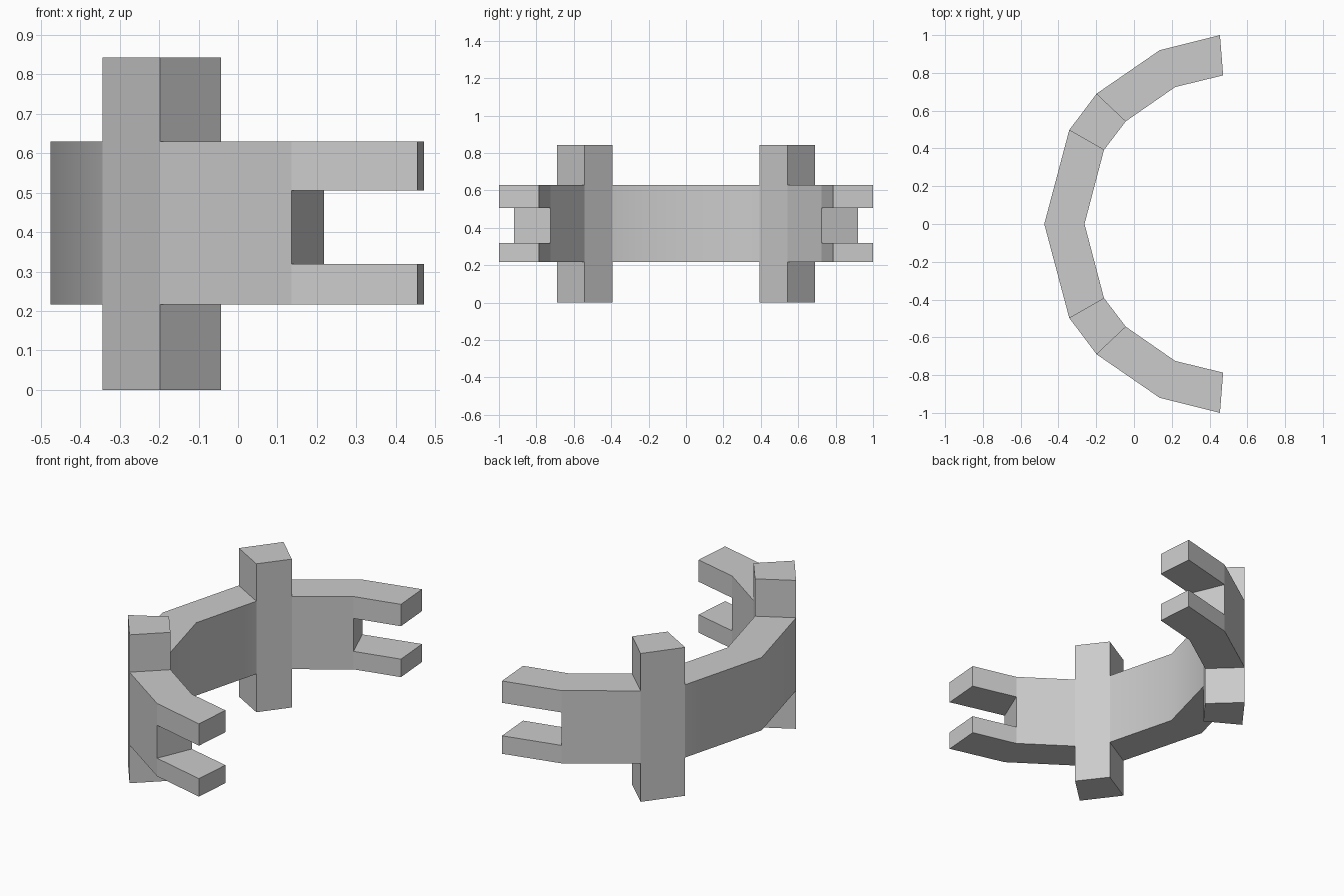
import bpy, bmesh, math

if "Cube" in bpy.data.objects:
    bpy.data.objects.remove(bpy.data.objects["Cube"])

# Plan of the curved band: (outer xy, inner xy) from one prong tip to the middle
half = [((0.455, 1.0), (0.472, 0.787)),
        ((0.136, 0.92), (0.218, 0.725)),
        ((-0.198, 0.69), (-0.043, 0.544)),
        ((-0.343, 0.497), (-0.159, 0.392)),
        ((-0.475, 0.0), (-0.262, 0.0))]
flip = lambda p: (p[0], -p[1])
stations = half + [(flip(o), flip(i)) for o, i in half[-2::-1]]
levels = [0.0, 0.217, 0.319, 0.506, 0.63, 0.842]

# Filled height bands for each segment: forked tip, arm, tall post, back (mirrored)
fill = [{1, 3}, {1, 2, 3}, {0, 1, 2, 3, 4}, {1, 2, 3}]
fill = fill + fill[::-1]


def solid(s, k):
    return 0 <= s < len(fill) and k in fill[s]


def build(name, segments, smooth=False):
    """Make a part from its filled cells, leaving out faces hidden by neighbours."""
    bm = bmesh.new()
    for s in segments:
        (o0, i0), (o1, i1) = stations[s], stations[s + 1]
        for k in fill[s]:
            a, b = levels[k], levels[k + 1]
            quads = [[(o0, a), (o1, a), (o1, b), (o0, b)],
                     [(i0, b), (i1, b), (i1, a), (i0, a)]]
            if not solid(s, k + 1):
                quads.append([(o0, b), (o1, b), (i1, b), (i0, b)])
            if not solid(s, k - 1):
                quads.append([(i0, a), (i1, a), (o1, a), (o0, a)])
            if not solid(s - 1, k):
                quads.append([(o0, a), (o0, b), (i0, b), (i0, a)])
            if not solid(s + 1, k):
                quads.append([(i1, a), (i1, b), (o1, b), (o1, a)])
            for q in quads:
                bm.faces.new([bm.verts.new((*p, z)) for p, z in q])
    bmesh.ops.remove_doubles(bm, verts=bm.verts, dist=1e-4)
    bmesh.ops.dissolve_limit(bm, angle_limit=math.radians(1),
                             verts=bm.verts, edges=bm.edges)
    me = bpy.data.meshes.new(name)
    bm.to_mesh(me)
    bm.free()
    ob = bpy.data.objects.new(name, me)
    bpy.context.collection.objects.link(ob)
    if smooth:
        bpy.ops.object.select_all(action='DESELECT')
        ob.select_set(True)
        bpy.context.view_layer.objects.active = ob
        bpy.ops.object.shade_smooth_by_angle(angle=math.radians(35))


# Back band, two upright posts and two forked arms
build("back_band", [3, 4], smooth=True)
build("rear_post", [2])
build("front_post", [5])
build("rear_forked_arm", [0, 1])
build("front_forked_arm", [6, 7])
